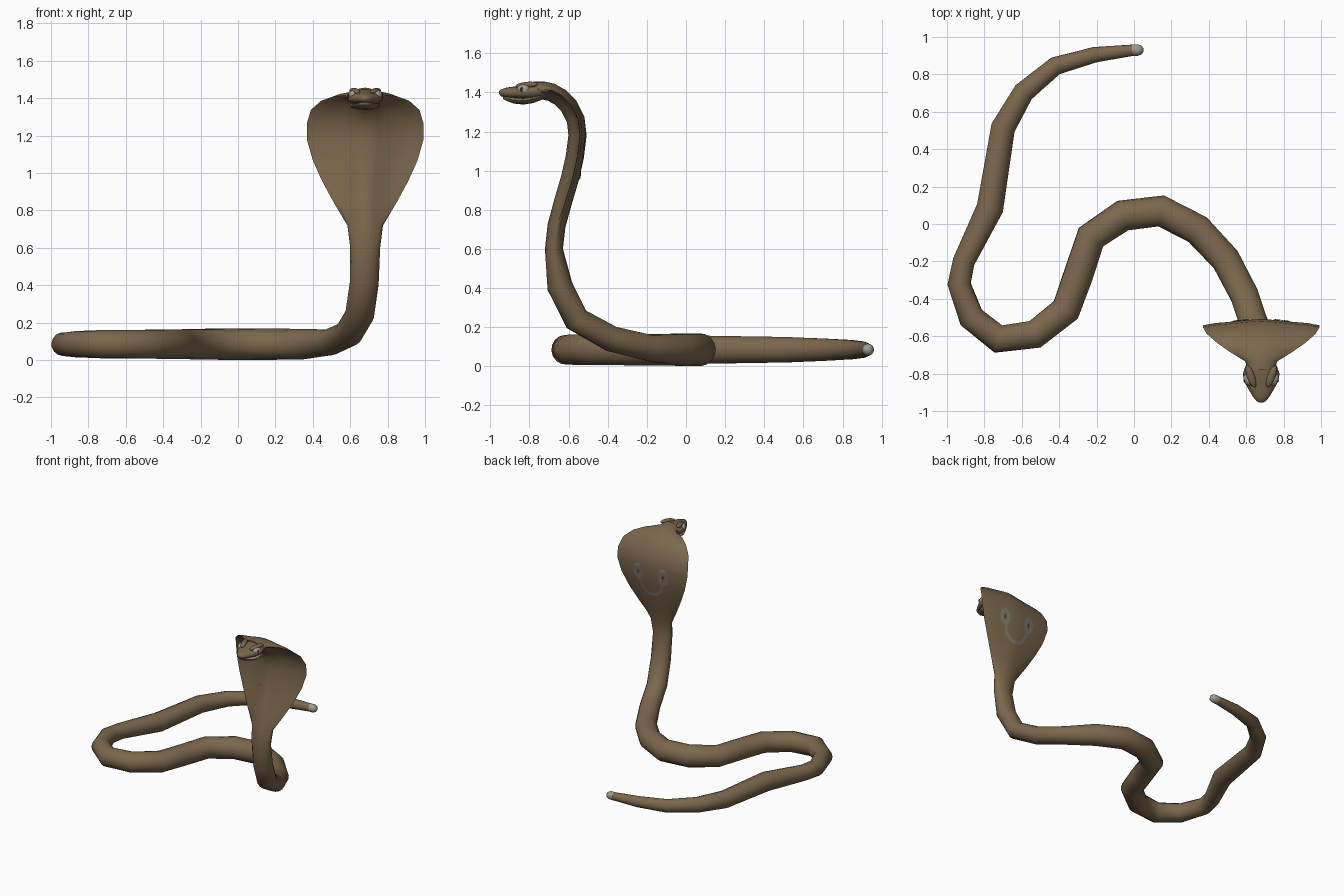
import bpy, bmesh, math
from mathutils import Vector
from mathutils.bvhtree import BVHTree

default_cube = bpy.data.objects.get("Cube")
if default_cube:
    bpy.data.objects.remove(default_cube, do_unlink=True)

HEAD_X = 0.68


def make_material(name, color):
    mat = bpy.data.materials.new(name)
    mat.use_nodes = True
    mat.diffuse_color = (*color, 1)
    shader = mat.node_tree.nodes["Principled BSDF"]
    shader.inputs["Base Color"].default_value = (*color, 1)
    shader.inputs["Roughness"].default_value = 0.8
    return mat


brown = make_material("brown scales", (0.2, 0.135, 0.072))
grey = make_material("grey marking", (0.22, 0.19, 0.15))
pale = make_material("pale grey", (0.36, 0.33, 0.28))
dark = make_material("dark pupil", (0.03, 0.025, 0.02))


def finish(name, bm, material, smooth=True):
    bmesh.ops.recalc_face_normals(bm, faces=bm.faces)
    mesh = bpy.data.meshes.new(name)
    bm.to_mesh(mesh)
    bm.free()
    mesh.materials.append(material)
    obj = bpy.data.objects.new(name, mesh)
    bpy.context.collection.objects.link(obj)
    if smooth:
        bpy.ops.object.select_all(action="DESELECT")
        obj.select_set(True)
        bpy.context.view_layer.objects.active = obj
        bpy.ops.object.shade_smooth_by_angle(angle=math.radians(60))
    return obj


def loft(name, rings, material):
    """Skin a list of closed rings and cap both ends."""
    bm = bmesh.new()
    loops = [[bm.verts.new(p) for p in ring] for ring in rings]
    count = len(loops[0])
    for a, b in zip(loops, loops[1:]):
        for i in range(count):
            j = (i + 1) % count
            bm.faces.new((a[i], a[j], b[j], b[i]))
    bm.faces.new(loops[0])
    bm.faces.new(loops[-1])
    return finish(name, bm, material)


def ellipsoid(name, center, size, material, yaw=0.0, pitch=0.0):
    bpy.ops.mesh.primitive_uv_sphere_add(segments=20, ring_count=12, radius=1,
                                         location=center, rotation=(pitch, 0, yaw))
    obj = bpy.context.object
    obj.name = name
    obj.scale = size
    obj.data.materials.append(material)
    bpy.ops.object.shade_smooth()
    return obj


# Coiled body on the ground: x, y, radius
ground = [
    (0.0, 0.93, 0.03), (-0.21, 0.905, 0.042), (-0.42, 0.845, 0.05),
    (-0.59, 0.705, 0.058), (-0.70, 0.515, 0.066), (-0.77, 0.085, 0.073),
    (-0.91, -0.2, 0.06), (-0.935, -0.32, 0.063), (-0.87, -0.5, 0.07),
    (-0.725, -0.615, 0.076), (-0.53, -0.59, 0.078), (-0.365, -0.46, 0.08),
    (-0.3, -0.28, 0.08), (-0.23, -0.07, 0.082), (-0.06, 0.045, 0.084),
    (0.145, 0.07, 0.084), (0.34, -0.03, 0.082)]
# Body lifting off the ground: x, y, z, radius
rise = [(0.49, -0.19, 0.095, 0.08), (0.59, -0.38, 0.14, 0.078),
        (0.65, -0.56, 0.24, 0.078), (0.675, -0.645, 0.41, 0.077)]
# Neck and hood: y, z, half width, flatness of the hood
neck = [
    (-0.675, 0.6, 0.08, 0), (-0.662, 0.72, 0.095, 0.25), (-0.63, 0.84, 0.165, 0.8),
    (-0.595, 0.96, 0.23, 1), (-0.57, 1.07, 0.28, 1), (-0.556, 1.18, 0.312, 1),
    (-0.565, 1.26, 0.312, 1), (-0.6, 1.33, 0.29, 1), (-0.645, 1.375, 0.235, 1),
    (-0.69, 1.4, 0.165, 0.9), (-0.735, 1.41, 0.085, 0.4), (-0.78, 1.41, 0.07, 0)]

stations = [(Vector((x, y, max(r, 0.085))), r, r, 0) for x, y, r in ground]
stations += [(Vector((x, y, z)), r, r * 0.85, 0) for x, y, z, r in rise]
stations += [(Vector((HEAD_X, y, z)), w, 0.046, h) for y, z, w, h in neck]

# Half section of the hood, from the back middle round the rim to the throat
hood_section = [(0, 0.048), (0.22, 0.043), (0.5, 0.034), (0.8, 0.026), (1, 0.014),
                (0.8, 0.006), (0.36, -0.008), (0.23, -0.036), (0, -0.045)]


def section(width, depth, hood):
    half = []
    for k, (u, v) in enumerate(hood_section):
        a = math.pi / 2 - k * math.pi / 8
        half.append((width * (math.cos(a) * (1 - hood) + u * hood),
                     depth * math.sin(a) * (1 - hood) + v * hood))
    return half + [(-u, v) for u, v in half[-2:0:-1]]


# Carry the sideways direction from the head back to the tail without twisting
rings = []
side = Vector((1, 0, 0))
for i in reversed(range(len(stations))):
    center, width, depth, hood = stations[i]
    ahead = stations[min(i + 1, len(stations) - 1)][0]
    behind = stations[max(i - 1, 0)][0]
    tangent = ((ahead - center).normalized() + (center - behind).normalized()).normalized()
    side = (side - tangent * side.dot(tangent)).normalized()
    back = tangent.cross(side)
    rings.append([center + side * u + back * v for u, v in section(width, depth, hood)])
body = loft("body_and_hood", rings, brown)


def oval(y, width, top, bottom, x=HEAD_X, count=16):
    mid, half = (top + bottom) / 2, (top - bottom) / 2
    angles = [2 * math.pi * i / count for i in range(count)]
    return [Vector((x + width * math.cos(a), y, mid + half * math.sin(a))) for a in angles]


# Tail tip
tip_rings = []
for x, r in ((-0.012, 0.031), (0.02, 0.031), (0.04, 0.024), (0.05, 0.01)):
    ring = oval(0, r, 0.085 + r, 0.085 - r, x=0)
    tip_rings.append([Vector((x, 0.93 + p.x, p.z)) for p in ring])
loft("tail_tip", tip_rings, pale)

# Upper head: y, half width, top, bottom
skull = [(-0.72, 0.068, 1.45, 1.37), (-0.76, 0.084, 1.45, 1.36), (-0.8, 0.098, 1.445, 1.36),
         (-0.84, 0.092, 1.438, 1.362), (-0.88, 0.07, 1.43, 1.366),
         (-0.92, 0.046, 1.424, 1.372), (-0.945, 0.027, 1.416, 1.38), (-0.955, 0.01, 1.406, 1.392)]
loft("head", [oval(*row) for row in skull], brown)

# Lower jaw and the pale lip line above it
jaw = [(-0.73, 0.06, 1.4, 1.365), (-0.78, 0.082, 1.385, 1.346), (-0.83, 0.08, 1.378, 1.338),
       (-0.88, 0.06, 1.378, 1.343), (-0.92, 0.036, 1.38, 1.358), (-0.935, 0.015, 1.38, 1.366)]
loft("lower_jaw", [oval(*row) for row in jaw], brown)
lip = [oval(y, w + 0.003, 1.373, 1.366) for y, w, top, bottom in jaw[1:5]]
loft("lip_line", lip, pale)

# Eyes, brows and nostrils
for label, s in (("left", 1), ("right", -1)):
    ellipsoid(label + "_eye", (HEAD_X + s * 0.069, -0.832, 1.414),
              (0.024, 0.034, 0.027), pale, yaw=-s * 0.4)
    ellipsoid(label + "_pupil", (HEAD_X + s * 0.088, -0.84, 1.415),
              (0.006, 0.008, 0.014), dark, yaw=-s * 0.4)
    ellipsoid(label + "_brow", (HEAD_X + s * 0.055, -0.815, 1.437),
              (0.021, 0.062, 0.017), brown, yaw=-s * 0.35, pitch=0.1)
    ellipsoid(label + "_nostril", (HEAD_X + s * 0.021, -0.941, 1.402),
              (0.006, 0.006, 0.005), dark)

# Marking on the back of the hood, draped over the surface
surface = BVHTree.FromObject(body, bpy.context.evaluated_depsgraph_get())


def drape(x, z):
    hit = surface.ray_cast(Vector((HEAD_X + x, 1, z)), Vector((0, -1, 0)))[0]
    return hit + Vector((0, 0.005, 0))


def ribbon(name, path, width, closed, material):
    bm = bmesh.new()
    pairs = []
    n = len(path)
    for i, p in enumerate(path):
        after = path[(i + 1) % n] if closed else path[min(i + 1, n - 1)]
        before = path[i - 1] if closed else path[max(i - 1, 0)]
        d = (after - before).normalized()
        off = Vector((-d.y, d.x)) * width / 2
        pairs.append([bm.verts.new(drape(*(p + off * k))) for k in (1, 0, -1)])
    for i in range(n if closed else n - 1):
        a, b = pairs[i], pairs[(i + 1) % n]
        for k in (0, 1):
            bm.faces.new((a[k], a[k + 1], b[k + 1], b[k]))
    return finish(name, bm, material, smooth=False)


for label, s in (("left", 1), ("right", -1)):
    turns = [2 * math.pi * i / 24 for i in range(24)]
    ring = [Vector((s * 0.11 + 0.03 * math.cos(a), 1.135 + 0.05 * math.sin(a))) for a in turns]
    ribbon(label + "_hood_ring", ring, 0.03, True, grey)
    spot = [Vector((s * 0.11, 1.123)), Vector((s * 0.11, 1.147))]
    ribbon(label + "_hood_spot", spot, 0.012, False, dark)
arc = [math.pi * (1 + i / 24) for i in range(25)]
link = [Vector((0.1 * math.cos(a), 1.085 + 0.12 * math.sin(a))) for a in arc]
ribbon("hood_marking_link", link, 0.026, False, grey)
